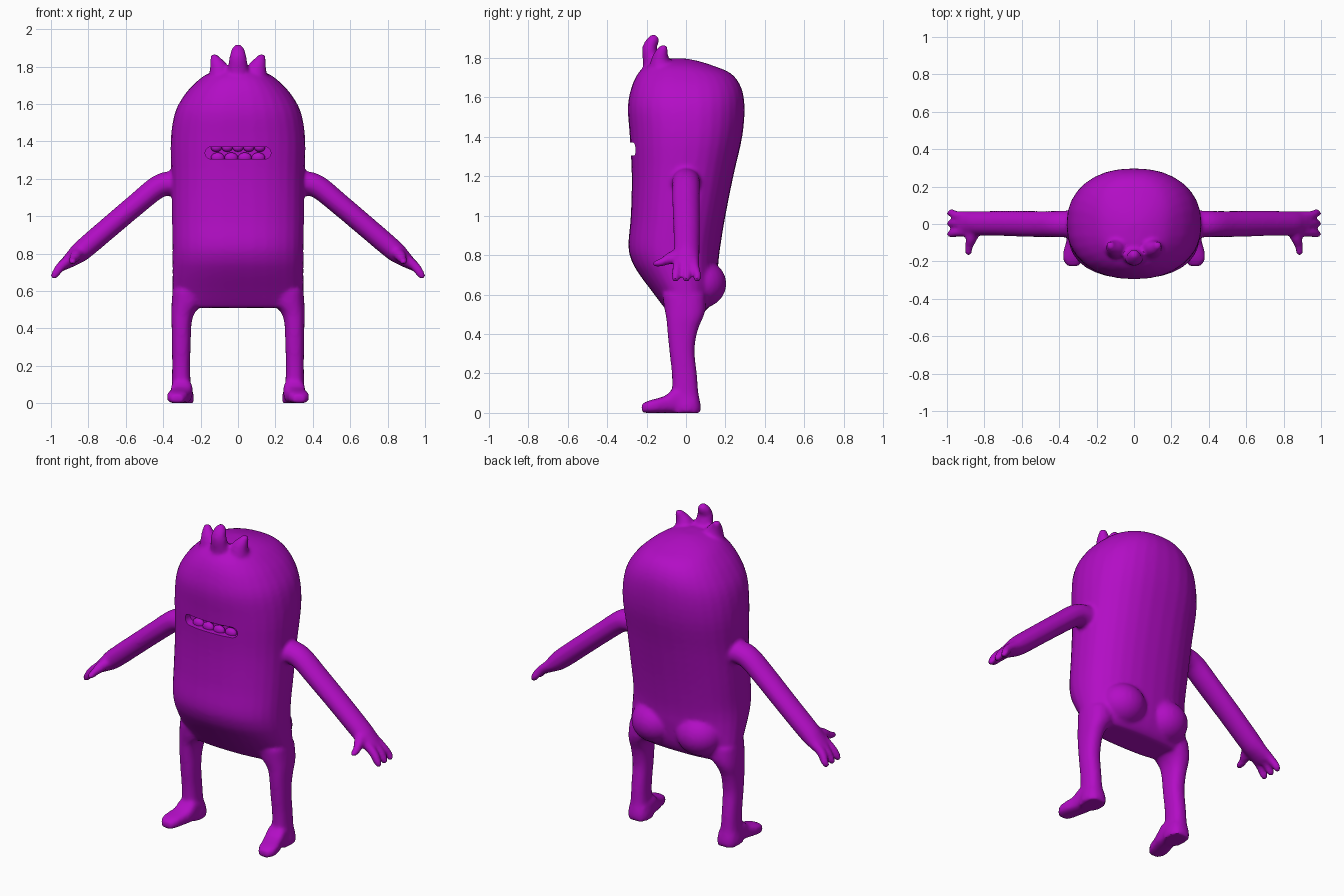
import bpy, bmesh, math
from mathutils import Vector, Matrix

cube = bpy.data.objects.get("Cube")
if cube:
    bpy.data.objects.remove(cube, do_unlink=True)

purple = bpy.data.materials.new("purple_skin")
purple.use_nodes = True
PURPLE = (0.45, 0.004, 0.56, 1)
purple.diffuse_color = PURPLE
purple.node_tree.nodes["Principled BSDF"].inputs["Base Color"].default_value = PURPLE


def spline(rows, steps=4):
    """Catmull-Rom smoothing of rows of numbers."""
    out = []
    for i in range(len(rows) - 1):
        a, b, c, d = (rows[max(0, min(len(rows) - 1, i + k))] for k in (-1, 0, 1, 2))
        for s in range(steps):
            t = s / steps
            out.append([0.5 * (2 * q + (r - p) * t + (2 * p - 5 * q + 4 * r - w) * t * t
                               + (3 * q - p - 3 * r + w) * t ** 3)
                        for p, q, r, w in zip(a, b, c, d)])
    return out + [list(rows[-1])]


def loft(bm, rings, power=2.0, sides=32):
    """Skin closed rings given as (centre, half axis, half axis)."""
    loops = []
    for centre, u, v in rings:
        loop = []
        for k in range(sides):
            a = math.tau * k / sides
            c, s = math.cos(a), math.sin(a)
            cu = math.copysign(abs(c) ** (2 / power), c)
            sv = math.copysign(abs(s) ** (2 / power), s)
            loop.append(bm.verts.new(centre + u * cu + v * sv))
        loops.append(loop)
    for low, high in zip(loops, loops[1:]):
        for k in range(sides):
            n = (k + 1) % sides
            bm.faces.new((low[k], low[n], high[n], high[k]))
    bm.faces.new(loops[0][::-1])
    bm.faces.new(loops[-1])


def column(bm, rows, power):
    """Upright loft from rows of z, front y, back y, centre x, half width."""
    loft(bm, [(Vector((x, (f + b) / 2, z)), Vector((w, 0, 0)), Vector((0, (b - f) / 2, 0)))
              for z, f, b, x, w in spline(rows)], power)


def ball(bm, centre, size):
    bmesh.ops.create_uvsphere(bm, u_segments=24, v_segments=16, radius=1,
                              matrix=Matrix.Translation(centre) @ Matrix.Diagonal((*size, 1)))


def tube(bm, rows, side):
    """Bent limb from rows of x, y, z, radius along side, other radius."""
    rows = spline(rows)
    side = Vector(side)
    pts = [Vector(r[:3]) for r in rows]
    rings = []
    for i, r in enumerate(rows):
        along = (pts[min(i + 1, len(pts) - 1)] - pts[max(i - 1, 0)]).normalized()
        across = along.cross(side).normalized()
        rings.append((pts[i], across.cross(along) * r[3], across * r[4]))
    loft(bm, rings, sides=20)
    end = rows[-1]
    ball(bm, pts[-1], [min(end[3:])] * 3)


def finish(bm, name):
    bmesh.ops.recalc_face_normals(bm, faces=bm.faces)
    mesh = bpy.data.meshes.new(name)
    bm.to_mesh(mesh)
    bm.free()
    mesh.materials.append(purple)
    obj = bpy.data.objects.new(name, mesh)
    bpy.context.collection.objects.link(obj)
    return obj


def smooth(obj):
    bpy.ops.object.select_all(action='DESELECT')
    obj.select_set(True)
    bpy.context.view_layer.objects.active = obj
    bpy.ops.object.shade_smooth_by_angle(angle=math.radians(45))


# Torso and head in one capsule
bm = bmesh.new()
column(bm, [
    (0.51, -0.09, 0.09, 0, 0.33), (0.54, -0.115, 0.12, 0, 0.345), (0.6, -0.16, 0.145, 0, 0.35),
    (0.7, -0.235, 0.16, 0, 0.35), (0.77, -0.275, 0.165, 0, 0.35), (0.85, -0.292, 0.175, 0, 0.35),
    (1.0, -0.28, 0.2, 0, 0.353), (1.2, -0.275, 0.24, 0, 0.355), (1.4, -0.285, 0.285, 0, 0.36),
    (1.55, -0.295, 0.297, 0, 0.338), (1.65, -0.277, 0.28, 0, 0.285), (1.72, -0.245, 0.23, 0, 0.22),
    (1.76, -0.205, 0.14, 0, 0.165), (1.785, -0.16, 0.06, 0, 0.1), (1.797, -0.1, 0, 0, 0.04),
], 2.3)

for s in (1, -1):
    # Buttock
    ball(bm, (s * 0.15, 0.07, 0.655), (0.14, 0.135, 0.125))
    # Leg
    column(bm, [
        (0, -0.07, 0.075, s * 0.3, 0.063), (0.04, -0.07, 0.075, s * 0.3, 0.064),
        (0.1, -0.07, 0.063, s * 0.303, 0.051), (0.2, -0.072, 0.055, s * 0.304, 0.048),
        (0.32, -0.085, 0.043, s * 0.303, 0.05), (0.42, -0.095, 0.06, s * 0.302, 0.053),
        (0.48, -0.1, 0.085, s * 0.295, 0.062), (0.53, -0.11, 0.1, s * 0.275, 0.08),
        (0.6, -0.12, 0.1, s * 0.26, 0.09),
    ], 2.4)
    # Foot
    loft(bm, [(Vector((s * x, y, h / 2)), Vector((w, 0, 0)), Vector((0, 0, h / 2)))
              for y, x, w, h in spline([(0.05, 0.3, 0.055, 0.09), (-0.05, 0.3, 0.058, 0.125),
                                        (-0.1, 0.306, 0.058, 0.09), (-0.14, 0.318, 0.058, 0.075),
                                        (-0.19, 0.326, 0.053, 0.062), (-0.225, 0.326, 0.03, 0.045)])],
         3.0)
    # Arm and palm
    tube(bm, [(s * 0.26, 0, 1.175, 0.07, 0.07), (s * 0.36, 0, 1.175, 0.072, 0.066),
              (s * 0.43, 0, 1.155, 0.07, 0.062), (s * 0.53, 0, 1.075, 0.07, 0.059),
              (s * 0.68, 0.003, 0.948, 0.068, 0.058), (s * 0.83, 0.003, 0.82, 0.066, 0.056),
              (s * 0.885, 0.002, 0.775, 0.066, 0.044), (s * 0.93, 0, 0.74, 0.064, 0.03)], (0, 1, 0))
    # Fingers
    for y, tip in ((-0.045, -0.053), (0.003, 0.003), (0.045, 0.058)):
        tube(bm, [(s * 0.88, y, 0.782, 0.022, 0.028), (s * 0.94, y, 0.738, 0.023, 0.027),
                  (s * 0.972, tip, 0.698, 0.021, 0.023), (s * 0.984, tip, 0.679, 0.018, 0.019)],
             (0, 1, 0))
    # Thumb
    tube(bm, [(s * 0.85, -0.03, 0.81, 0.035, 0.03), (s * 0.87, -0.08, 0.785, 0.03, 0.03),
              (s * 0.882, -0.12, 0.765, 0.022, 0.022), (s * 0.885, -0.15, 0.757, 0.019, 0.019)],
         (1, 0, 0))
    # Side tuft
    tube(bm, [(s * 0.09, -0.13, 1.7, 0.075, 0.07), (s * 0.1, -0.13, 1.78, 0.055, 0.05),
              (s * 0.115, -0.125, 1.82, 0.038, 0.036), (s * 0.125, -0.115, 1.845, 0.024, 0.024)],
         (1, 0, 0))

# Middle tuft
tube(bm, [(0, -0.15, 1.7, 0.075, 0.065), (0, -0.175, 1.79, 0.055, 0.045),
          (0, -0.185, 1.85, 0.046, 0.037), (0, -0.165, 1.89, 0.036, 0.03)], (1, 0, 0))
body = finish(bm, "body_rough")

# Mouth slot cutter with rounded ends
bm = bmesh.new()
W, R, Z = 0.143, 0.033, 1.338
outline = [(sx * W + R * math.cos(a), Z + R * math.sin(a))
           for sx, start in ((1, -90), (-1, 90))
           for a in (math.radians(start + 22.5 * k) for k in range(9))]
face = bm.faces.new([bm.verts.new((x, -0.5, z)) for x, z in outline])
ext = bmesh.ops.extrude_face_region(bm, geom=[face])
moved = [g for g in ext["geom"] if isinstance(g, bmesh.types.BMVert)]
bmesh.ops.translate(bm, verts=moved, vec=(0, 0.29, 0))
cutter = finish(bm, "mouth_cutter")
cutter.hide_render = True

# Blend all limbs into one skin, then cut the mouth
mod = body.modifiers.new("blend", 'REMESH')
mod.mode, mod.voxel_size = 'VOXEL', 0.011
mod = body.modifiers.new("soften", 'SMOOTH')
mod.factor, mod.iterations = 0.5, 6
mod = body.modifiers.new("mouth", 'BOOLEAN')
mod.operation, mod.object, mod.solver = 'DIFFERENCE', cutter, 'EXACT'
bpy.context.view_layer.update()
graph = bpy.context.evaluated_depsgraph_get()
skin = bpy.data.meshes.new_from_object(body.evaluated_get(graph))
bpy.data.objects.remove(body)
bpy.data.objects.remove(cutter)
skin.materials.clear()
skin.materials.append(purple)
body = bpy.data.objects.new("body", skin)
bpy.context.collection.objects.link(body)
smooth(body)

# Two rows of rounded teeth following the curve of the mouth
for name, count, z, height in (("upper_teeth", 5, 1.366, 0.022), ("lower_teeth", 4, 1.312, 0.028)):
    bm = bmesh.new()
    for k in range(count):
        x = (k - (count - 1) / 2) * 0.29 / count
        ball(bm, (x, -0.233 + 0.9 * x * x, z), (0.145 / count, 0.022, height))
    smooth(finish(bm, name))
